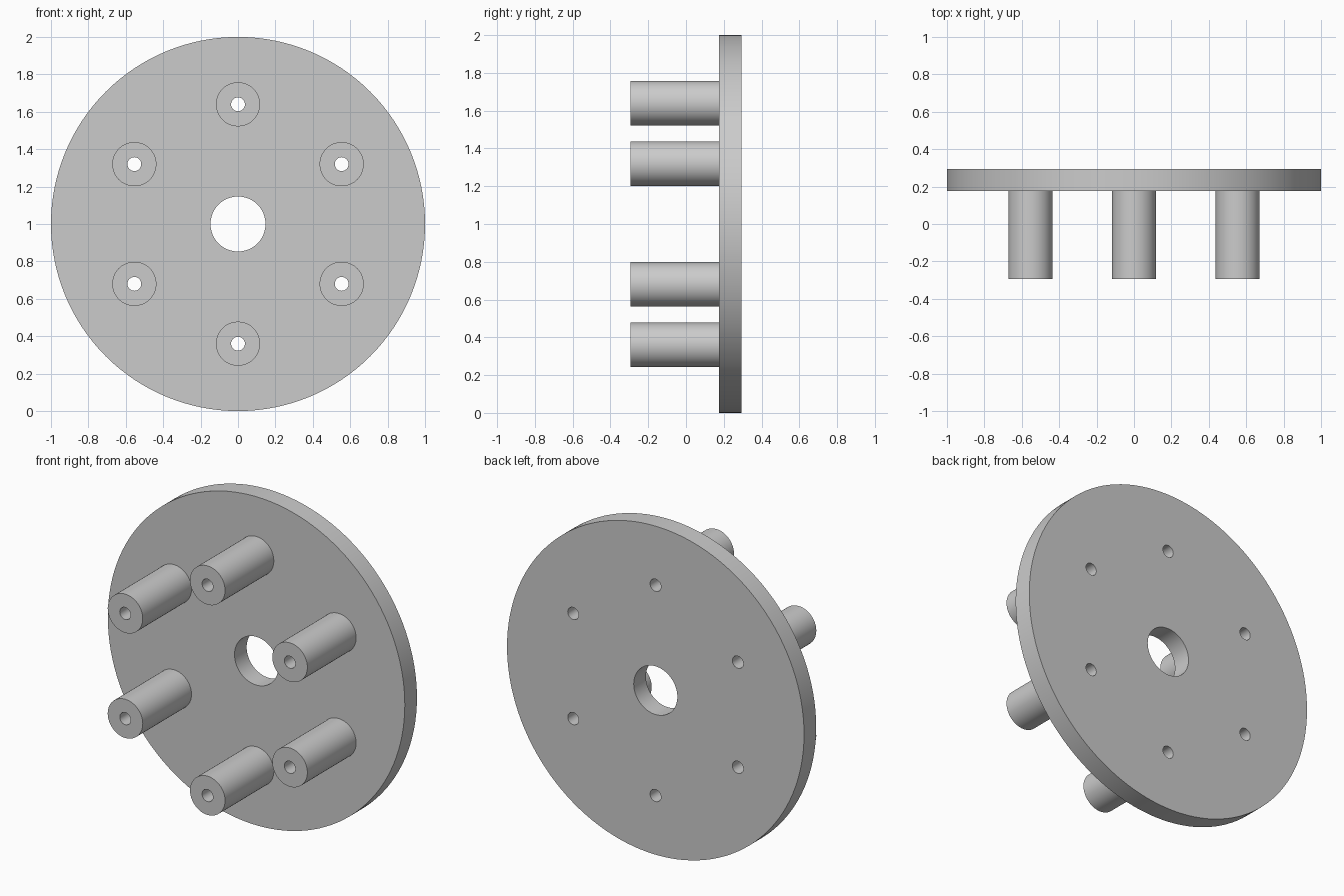
import bpy
import math
from mathutils import Matrix, Vector

if "Cube" in bpy.data.objects:
    bpy.data.objects.remove(bpy.data.objects["Cube"], do_unlink=True)

FRONT, SEAT, BACK = -0.293, 0.176, 0.293
CENTRE_Z = 1.0
RING, POST_R, BORE_R, HUB_R = 0.64, 0.118, 0.037, 0.147

grey = bpy.data.materials.new("grey_metal")
grey.use_nodes = True
colour = (0.6, 0.6, 0.6, 1)
grey.diffuse_color = colour
grey.node_tree.nodes["Principled BSDF"].inputs["Base Color"].default_value = colour


def cylinder(name, radius, y0, y1, x=0.0, z=CENTRE_Z, sides=64):
    """Cylinder along y from y0 to y1."""
    bpy.ops.mesh.primitive_cylinder_add(vertices=sides, radius=radius, depth=y1 - y0)
    obj = bpy.context.object
    obj.name = name
    obj.data.transform(Matrix.Translation(Vector((x, (y0 + y1) / 2, z)))
                       @ Matrix.Rotation(math.pi / 2, 4, "X"))
    obj.data.materials.append(grey)
    return obj


def drill(obj, radius, x=0.0, z=CENTRE_Z, sides=32):
    """Cut a round through hole along y."""
    cutter = cylinder("drill", radius, FRONT - 0.1, BACK + 0.1, x, z, sides)
    cutter.hide_render = True
    mod = obj.modifiers.new("hole", "BOOLEAN")
    mod.operation, mod.solver, mod.object = "DIFFERENCE", "EXACT", cutter
    bpy.context.view_layer.objects.active = obj
    bpy.ops.object.modifier_apply(modifier=mod.name)
    bpy.data.objects.remove(cutter, do_unlink=True)


def smooth(obj):
    bpy.ops.object.select_all(action="DESELECT")
    obj.select_set(True)
    bpy.context.view_layer.objects.active = obj
    bpy.ops.object.shade_smooth_by_angle(angle=math.radians(30))


# Round plate with its central hole
plate = cylinder("round_plate", 1.0, SEAT, BACK, sides=128)
drill(plate, HUB_R, sides=64)

# Six drilled posts on a ring, bored through the plate as well
for i in range(6):
    angle = math.radians(90 + 60 * i)
    x, z = RING * math.cos(angle), CENTRE_Z + RING * math.sin(angle)
    post = cylinder(f"post_{i + 1}", POST_R, FRONT, SEAT, x, z)
    drill(post, BORE_R, x, z)
    drill(plate, BORE_R, x, z)
    smooth(post)
smooth(plate)
